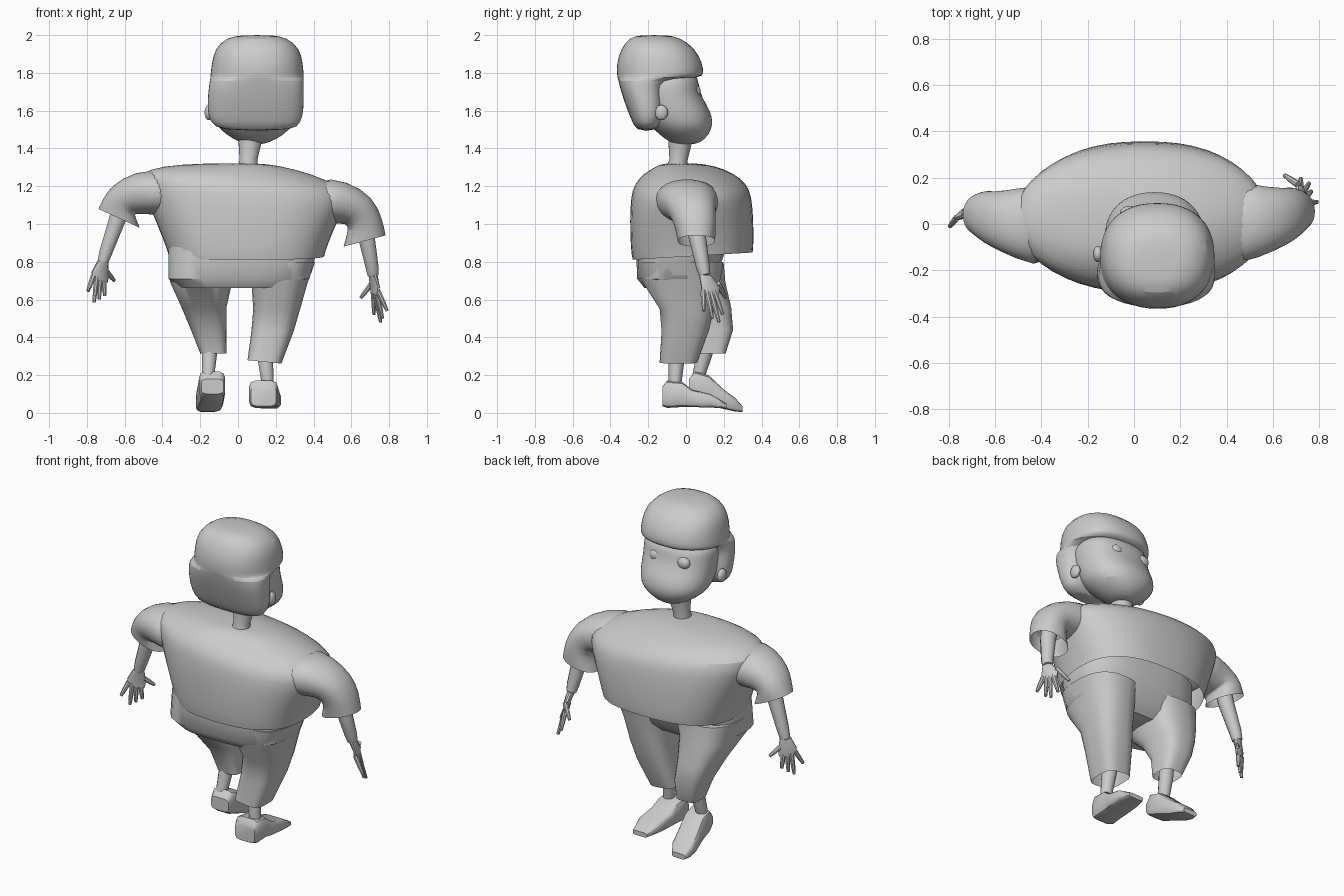
import bpy, math
from mathutils import Vector


def finish(name, verts, faces, subsurf=0, angle=40):
    me = bpy.data.meshes.new(name)
    me.from_pydata(verts, [], faces)
    ob = bpy.data.objects.new(name, me)
    bpy.context.collection.objects.link(ob)
    if subsurf:
        m = ob.modifiers.new("smooth", 'SUBSURF')
        m.levels = m.render_levels = subsurf
    bpy.ops.object.select_all(action='DESELECT')
    ob.select_set(True)
    bpy.context.view_layer.objects.active = ob
    bpy.ops.object.shade_smooth_by_angle(angle=math.radians(angle))
    return ob


def loft(name, rings, p=2.0, n=24, caps=(True, True), subsurf=0):
    """Skin superelliptic rings given as (centre, U, V[, power])."""
    verts, faces = [], []
    for r in rings:
        c, u, v = map(Vector, r[:3])
        e = 2 / (r[3] if len(r) > 3 else p)
        for i in range(n):
            a = 2 * math.pi * (i + 0.5) / n
            ca, sa = math.cos(a), math.sin(a)
            verts.append(c + u * math.copysign(abs(ca) ** e, ca)
                         + v * math.copysign(abs(sa) ** e, sa))
    for k in range(len(rings) - 1):
        for i in range(n):
            j = (i + 1) % n
            faces.append((k*n + i, k*n + j, (k+1)*n + j, (k+1)*n + i))
    if caps[0]:
        faces.append(tuple(range(n))[::-1])
    if caps[1]:
        faces.append(tuple(range((len(rings) - 1) * n, len(rings) * n)))
    return finish(name, verts, faces, subsurf)


def level(x0, x1, y0, y1, z, p=2.0, sx=0.0, sy=0.0):
    """Horizontal ring from its extents; sx and sy tilt it."""
    rx, ry = (x1 - x0) / 2, (y1 - y0) / 2
    return ((x0 + x1) / 2, (y0 + y1) / 2, z), (rx, 0, sx * rx), (0, ry, sy * ry), p


def tube(name, pts, radii, n=10):
    pts = [Vector(q) for q in pts]
    rings = []
    for i, q in enumerate(pts):
        d = (pts[min(i + 1, len(pts) - 1)] - pts[max(i - 1, 0)]).normalized()
        u = d.cross(Vector((0, 1, 0))).normalized()
        rings.append((q, u * radii[i], d.cross(u) * radii[i]))
    return loft(name, rings, n=n)


def ball(name, c, r):
    bpy.ops.mesh.primitive_uv_sphere_add(segments=20, ring_count=12, location=c)
    ob = bpy.context.object
    ob.name, ob.scale = name, r
    bpy.ops.object.shade_smooth()
    return ob


# Head (faces +y), with full muzzle
loft("head", [
    level(.04, .13, -.05, .05, 1.42),
    level(-.02, .20, -.11, .10, 1.445),
    level(-.10, .28, -.17, .138, 1.50, 2.2),
    level(-.125, .30, -.22, .142, 1.55, 2.2),
    level(-.13, .31, -.25, .13, 1.60, 2.2),
    level(-.13, .315, -.26, .085, 1.67, 2.3),
    level(-.13, .32, -.26, .07, 1.73, 2.3),
    level(-.12, .31, -.26, .06, 1.82, 2.3)], subsurf=1)

# Hair: cap with overhanging fringe, then only the back and sideburns
loft("hair", [
    level(.02, .18, -.24, -.10, 2.0),
    level(-.06, .26, -.30, -.03, 1.988, 2.3),
    level(-.125, .33, -.345, .05, 1.93, 2.4),
    level(-.14, .345, -.37, .09, 1.85, 2.3),
    level(-.148, .35, -.367, .095, 1.795, 2.3),
    level(-.148, .35, -.365, .085, 1.775, 2.3),
    level(-.15, .35, -.36, -.09, 1.765, 2.6),
    level(-.16, .35, -.345, -.11, 1.70, 2.6),
    level(-.165, .35, -.31, -.10, 1.60, 2.6),
    level(-.15, .335, -.285, -.12, 1.54, 2.6),
    level(-.10, .30, -.26, -.16, 1.492, 2.6)], subsurf=1)

# Eyes and ears
for side, ex in (("left", -.02), ("right", .17)):
    ball(side + "_eye", (ex, .05, 1.70), (.04, .028, .035))
for side, ex in (("left", -.155), ("right", .32)):
    ball(side + "_ear", (ex, -.13, 1.59), (.022, .035, .04))

# Neck
tube("neck", [(.055, -.05, 1.27), (.055, -.04, 1.34), (.065, -.03, 1.45)], [.06, .048, .065], 14)

# Shirt body, open at the hem
loft("shirt_body", [
    level(-.37, .46, -.285, .355, .83, 2.6, 0, .06),
    level(-.38, .47, -.295, .36, .87, 2.6, 0, .03),
    level(-.44, .53, -.30, .36, 1.02, 2.5),
    level(-.51, .59, -.295, .35, 1.15, 2.2, -.05),
    level(-.53, .58, -.275, .325, 1.21, 2.1, -.07),
    level(-.48, .48, -.23, .26, 1.262, 2.0, -.06),
    level(-.32, .30, -.16, .16, 1.305, 2.0, -.04),
    level(-.05, .14, -.12, .06, 1.322)], caps=(False, True), subsurf=1)

# Sleeves, open at the cuffs
loft("right_sleeve", [
    ((.38, 0, 1.13), (0, .20, 0), (.02, 0, .125)),
    ((.54, .01, 1.115), (0, .155, 0), (.04, 0, .115)),
    ((.645, .03, 1.075), (0, .125, 0), (.07, 0, .07)),
    ((.675, .05, 1.0), (0, .11, 0), (.09, 0, .03)),
    ((.67, .055, .91), (0, .10, 0), (.112, 0, .03))],
    p=2.2, caps=(True, False), subsurf=1)
loft("left_sleeve", [
    ((-.35, -.01, 1.17), (0, .20, 0), (-.02, 0, .125)),
    ((-.51, 0, 1.165), (0, .15, 0), (-.04, 0, .115)),
    ((-.61, .02, 1.13), (0, .12, 0), (-.06, 0, .075)),
    ((-.63, .035, 1.09), (0, .11, 0), (-.085, 0, .045)),
    ((-.63, .04, 1.03), (0, .10, 0), (-.11, 0, .05))],
    p=2.2, caps=(True, False), subsurf=1)

# Trousers: hips and two open legs
loft("trouser_hips", [
    level(-.36, .43, -.25, .22, .96, 2.8),
    level(-.37, .42, -.265, .21, .86, 2.8),
    level(-.37, .38, -.26, .16, .71, 3),
    level(-.31, .31, -.22, .11, .66, 3)])
loft("left_trouser_leg", [
    level(-.37, .01, -.20, .20, .80, 2.6),
    level(-.36, -.03, -.20, .21, .69, 2.6),
    level(-.30, -.06, -.06, .24, .56, 2.8),
    level(-.25, -.06, .03, .25, .44, 3),
    level(-.20, -.06, .06, .21, .315, 3.5)], caps=(True, False))
loft("right_trouser_leg", [
    level(.05, .41, -.24, .20, .80, 2.6),
    level(.07, .37, -.23, .18, .69, 2.6),
    level(.08, .33, -.14, .15, .55, 2.8),
    level(.07, .295, -.13, .12, .43, 3),
    level(.05, .23, -.14, .06, .27, 3.5, -.1)], caps=(True, False))

# Shins
tube("left_shin", [(-.14, .12, .42), (-.15, .10, .32), (-.16, .06, .17)], [.045, .042, .032])
tube("right_shin", [(.14, -.03, .40), (.145, -.05, .28), (.16, -.06, .13)], [.05, .042, .032])

# Shoes: (y, bottom, top, centre x, half width)
shoes = {
    "left_shoe": [(.015, .10, .18, -.135, .06), (.05, .075, .22, -.137, .07), (.12, .05, .20, -.14, .07),
                  (.20, .02, .125, -.15, .072), (.26, .007, .08, -.155, .068), (.30, .004, .035, -.16, .045)],
    "right_shoe": [(-.125, .035, .14, .135, .068), (-.10, .025, .172, .135, .078), (-.02, .03, .165, .137, .075),
                   (.03, .03, .125, .145, .078), (.13, .028, .10, .155, .075), (.215, .022, .05, .165, .05)]}
for name, rows in shoes.items():
    loft(name, [((x, y, (a + b) / 2), (w, 0, 0), (0, 0, (b - a) / 2))
                for y, a, b, x, w in rows], p=4.5, n=12)

# Arms, palms and fingers
hands = {
    "left": ([(-.60, .04, 1.16), (-.64, .04, 1.02), (-.70, .05, .85), (-.715, .05, .80)],
             (-.73, .05, .735), (.045, .03, -.01),
             [(-.655, .12, .70), (-.705, .07, .62), (-.735, .05, .60), (-.762, .03, .585), (-.795, -.01, .645)]),
    "right": ([(.65, .05, 1.05), (.68, .06, .93), (.71, .09, .77), (.715, .10, .73)],
              (.725, .13, .665), (-.02, .05, 0),
              [(.65, .21, .61), (.72, .195, .52), (.755, .175, .48), (.765, .14, .50), (.79, .095, .54)])}
for side, (arm, palm, across, tips) in hands.items():
    tube(side + "_arm", arm, [.05, .046, .036, .03])
    w, a, palm = Vector(arm[-1]), Vector(across), Vector(palm)
    thin = a.cross(Vector((0, 0, 1))).normalized() * .018
    loft(side + "_palm", [(w, a * .6, thin * 1.3), (palm, a, thin),
                          (palm + Vector((0, 0, -.035)), a * .9, thin * .8)], n=12)
    for i, t in enumerate(tips):
        t = Vector(t)
        base = palm + a * (.8 - .4 * i) + Vector((0, 0, .02 if i == 0 else -.02))
        tube(f"{side}_finger_{i + 1}", [base, base.lerp(t, .6), t], [.015, .013, .009], 8)
